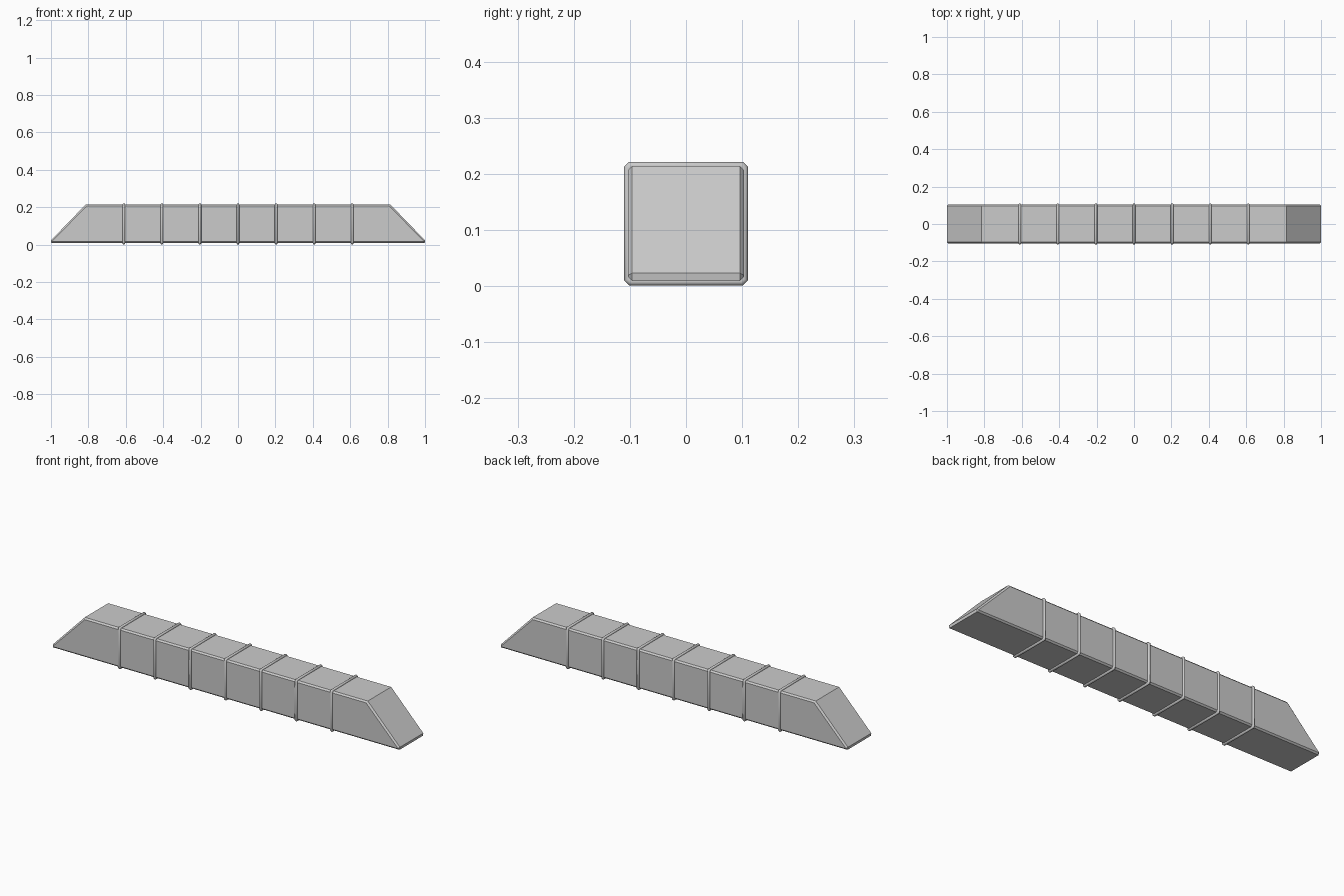
import bpy, math

if "Cube" in bpy.data.objects:
    bpy.data.objects.remove(bpy.data.objects["Cube"])

ZC = 0.111  # height of the beam axis


def make_object(name, verts, faces):
    mesh = bpy.data.meshes.new(name)
    mesh.from_pydata(verts, [], faces)
    mesh.validate()
    obj = bpy.data.objects.new(name, mesh)
    bpy.context.collection.objects.link(obj)
    return obj


def bridge(loops, count, closed=False):
    """Quads between successive loops of 'count' vertices."""
    faces = []
    for s in range(loops if closed else loops - 1):
        t = (s + 1) % loops
        for i in range(count):
            j = (i + 1) % count
            faces.append((s * count + i, s * count + j, t * count + j, t * count + i))
    return faces


def fix_normals(obj):
    import bmesh
    bm = bmesh.new()
    bm.from_mesh(obj.data)
    bmesh.ops.recalc_face_normals(bm, faces=bm.faces)
    bm.to_mesh(obj.data)
    bm.free()


# Beam: trapezoid side profile, with a narrow chamfer round each side face
def side_profile(top_x, top_z, tip_x, tip_z, base_x, base_z):
    half = [(top_x, top_z), (tip_x, tip_z), (base_x, base_z)]
    return half + [(-x, z) for x, z in reversed(half)]


outer = side_profile(0.815, 0.214, 1.0, 0.023, 0.998, 0.009)
inner = side_profile(0.81, 0.206, 0.993, 0.019, 0.99, 0.0165)
verts = []
for profile, y in ((inner, -0.1035), (outer, -0.096), (outer, 0.096), (inner, 0.1035)):
    verts += [(x, y, z) for x, z in profile]
n = len(outer)
faces = bridge(4, n) + [tuple(range(n)), tuple(range(3 * n, 4 * n))]
fix_normals(make_object("beam", verts, faces))


# Bands: round wire wrapped on a chamfered square path
def octagon(offset):
    a = 0.103 + offset
    b = 0.0985 + offset * math.tan(math.pi / 8)
    return [(a, -b), (a, b), (b, a), (-b, a), (-a, b), (-a, -b), (-b, -a), (b, -a)]


def band(index, x, r=0.0072, sides=12):
    verts = []
    for k in range(sides):
        ang = 2 * math.pi * k / sides
        verts += [(x + r * math.sin(ang), y, ZC + z)
                  for y, z in octagon(r * math.cos(ang))]
    obj = make_object(f"band_{index}", verts, bridge(sides, 8, closed=True))
    fix_normals(obj)
    bpy.ops.object.select_all(action='DESELECT')
    bpy.context.view_layer.objects.active = obj
    obj.select_set(True)
    bpy.ops.object.shade_smooth_by_angle(angle=math.radians(35))


for i in range(7):
    band(i + 1, (i - 3) * 0.2035)
